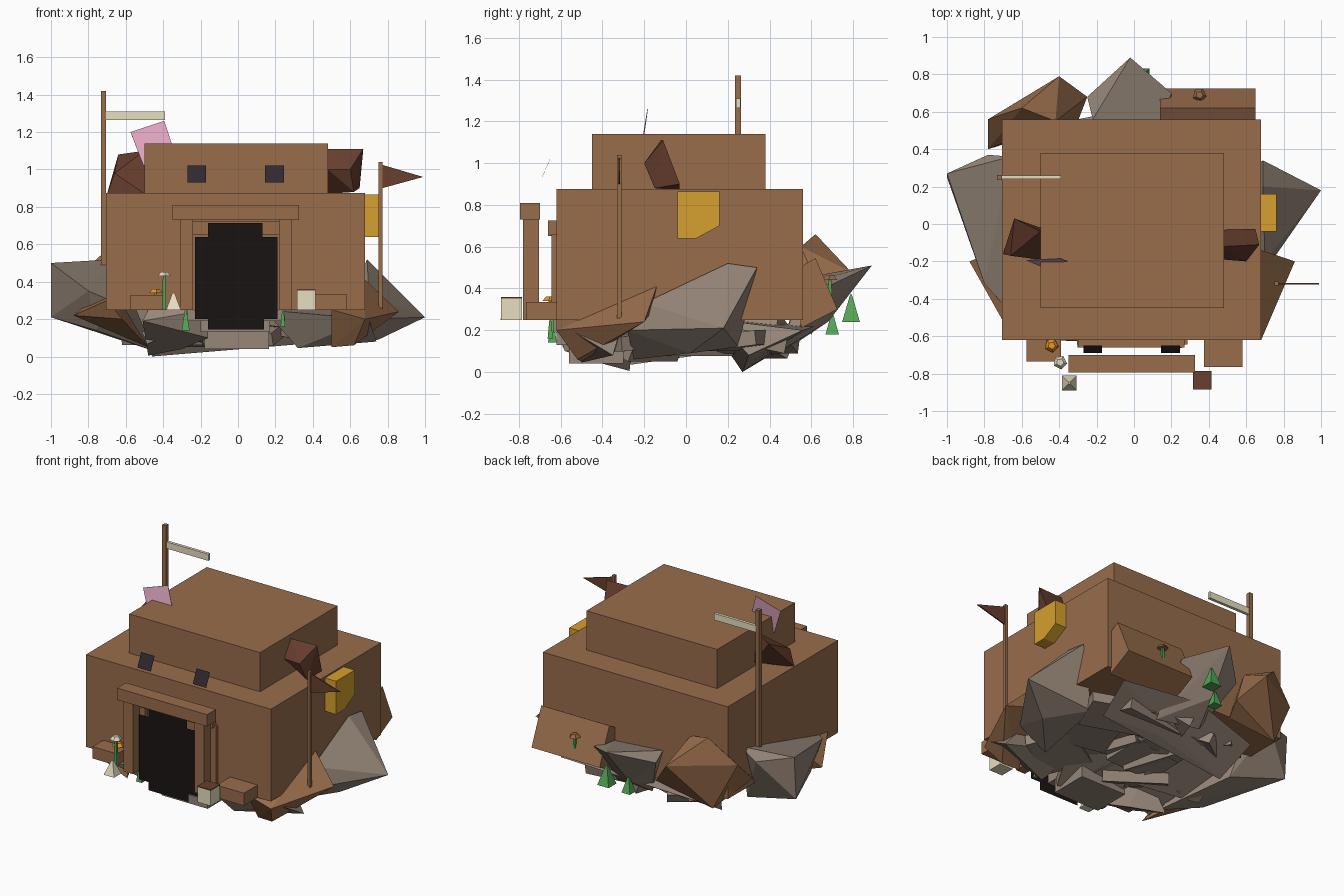
import bpy, bmesh, random
from math import radians
from mathutils import Vector, Matrix

old = bpy.data.objects.get("Cube")
if old:
    bpy.data.objects.remove(old)
random.seed(4)


def material(name, r, g, b):
    lin = [((c / 255 + 0.055) / 1.055) ** 2.4 for c in (r, g, b)]
    m = bpy.data.materials.new(name)
    m.use_nodes = True
    m.diffuse_color = (*lin, 1)
    m.node_tree.nodes["Principled BSDF"].inputs["Base Color"].default_value = (*lin, 1)
    return m


MUD = material("mud brown", 152, 109, 75)
ROCK = material("rock grey", 150, 134, 120)
DARK = material("dark red brown", 104, 62, 46)
BLACK = material("doorway black", 26, 20, 20)
PANE = material("window dark", 48, 40, 47)
GOLD = material("gold", 214, 160, 47)
PINK = material("pink", 232, 172, 200)
CREAM = material("cream", 232, 224, 194)
GREEN = material("leaf green", 84, 166, 86)
ORANGE = material("orange", 232, 150, 40)


def finish(name, bm, mat):
    bmesh.ops.recalc_face_normals(bm, faces=bm.faces)
    me = bpy.data.meshes.new(name)
    bm.to_mesh(me)
    bm.free()
    me.materials.append(mat)
    ob = bpy.data.objects.new(name, me)
    bpy.context.collection.objects.link(ob)


def box(name, mat, x, y, z):
    """Box from three (low, high) ranges."""
    bm = bmesh.new()
    bmesh.ops.create_cube(bm, size=1)
    for v in bm.verts:
        v.co = [r[0] + (r[1] - r[0]) * (c + 0.5) for r, c in zip((x, y, z), v.co)]
    finish(name, bm, mat)


def chunk(name, mat, points):
    """Angular lump: the convex hull of a few corners."""
    bm = bmesh.new()
    for p in points:
        bm.verts.new(p)
    hull = bmesh.ops.convex_hull(bm, input=bm.verts)
    bmesh.ops.delete(bm, geom=list({v for v in hull["geom_interior"] if isinstance(v, bmesh.types.BMVert)}),
                     context='VERTS')
    bmesh.ops.dissolve_limit(bm, angle_limit=radians(2), verts=bm.verts, edges=bm.edges)
    finish(name, bm, mat)


def plate(name, mat, points, thick):
    """Flat outline with a small thickness."""
    bm = bmesh.new()
    face = bm.faces.new([bm.verts.new(p) for p in points])
    face.normal_update()
    step = face.normal * thick
    ext = bmesh.ops.extrude_face_region(bm, geom=[face], use_keep_orig=True)
    bmesh.ops.translate(bm, vec=step, verts=[g for g in ext["geom"] if isinstance(g, bmesh.types.BMVert)])
    finish(name, bm, mat)


def cone(name, mat, x, y, z, r1, r2, height, sides=4):
    bm = bmesh.new()
    bmesh.ops.create_cone(bm, cap_ends=True, segments=sides, radius1=r1, radius2=r2, depth=height)
    bmesh.ops.rotate(bm, verts=bm.verts, matrix=Matrix.Rotation(radians(45), 3, 'Z'))
    bmesh.ops.translate(bm, verts=bm.verts, vec=(x, y, z + height / 2))
    finish(name, bm, mat)


# Two-tier body
box("lower_body", MUD, (-.705, .68), (-.62, .56), (.25, .875))
box("upper_body", MUD, (-.50, .48), (-.45, .38), (.87, 1.14))

# Tilted windows
for side, x in (("right", -.22), ("left", .195)):
    plate(side + "_window", PANE, [(x - .05, -.69, .93), (x + .05, -.69, .93),
                                   (x + .05, -.65, 1.02), (x - .05, -.65, 1.02)], .001)

# Stepped doorway
plate("doorway", BLACK, [(x, -.73, z) for x, z in (
    (-.16, .145), (.14, .145), (.14, .2), (.21, .2), (.21, .64), (.13, .64),
    (.13, .715), (-.16, .715), (-.16, .64), (-.23, .64), (-.23, .2), (-.16, .2))], .001)

# Porch frame
box("porch_beam", MUD, (-.35, .325), (-.795, -.70), (.73, .81))
box("inner_lintel", MUD, (-.30, .27), (-.66, -.62), (.65, .725))
for side, x in (("right", -.275), ("left", .255)):
    box(side + "_porch_post", MUD, (x - .035, x + .035), (-.78, -.705), (.25, .76))
    box(side + "_inner_post", MUD, (x - .03, x + .03), (-.645, -.62), (.25, .66))
box("right_front_ledge", MUD, (-.575, -.39), (-.735, -.62), (.25, .33))
box("left_front_ledge", MUD, (.375, .58), (-.765, -.62), (.25, .335))

# Lumps leaning on the upper body
chunk("right_roof_lump", DARK, [(-.70, -.16, .87), (-.64, .03, 1.08), (-.5, -.04, 1.1), (-.5, -.19, .87),
                                (-.5, -.02, .9), (-.66, -.17, .98)])
chunk("left_roof_lump", DARK, [(.48, -.19, 1.0), (.48, -.12, 1.11), (.48, -.03, .87), (.67, -.11, 1.11),
                               (.65, -.03, .9), (.60, -.2, 1.0), (.62, -.15, .88)])

# Gold side plaque
plate("gold_plaque", GOLD, [(.68, y, z) for y, z in (
    (-.04, .64), (.05, .64), (.16, .70), (.16, .865), (-.04, .865))], .083)

# Pink roof tile
plate("pink_tile", PINK, [(-.575, -.195, 1.20), (-.395, -.185, 1.26), (-.335, -.21, 1.08),
                          (-.505, -.225, 1.02)], .003)

# Poles with banner and pennant
box("tall_pole", MUD, (-.733, -.705), (.235, .263), (.45, 1.42))
box("banner", CREAM, (-.71, -.39), (.24, .26), (1.265, 1.31))
box("short_pole", MUD, (.75, .772), (-.33, -.308), (.255, 1.04))
plate("pennant", DARK, [(.77, -.315, 1.025), (.77, -.315, .90), (.99, -.315, .96)], .008)

# Brown earth slabs around the base
chunk("rear_left_slab", MUD, [(x, y, z) for x in (.14, .65) for y, z in (
    (.54, .50), (.62, .545), (.725, .30), (.55, .21))])
chunk("rear_right_slab", MUD, [(-.78, .56, .50), (-.40, .79, .48), (-.25, .68, .30), (-.6, .62, .66),
                               (-.42, .55, .6), (-.78, .40, .35), (-.62, .6, .18), (-.3, .55, .25)])
chunk("left_side_wedge", MUD, [(.86, -.2, .24), (.68, -.14, .41), (.68, -.62, .2), (.62, -.52, .06),
                               (.5, -.5, .05), (.68, -.17, .28), (.5, -.62, .25)])
chunk("right_side_wedge", MUD, [(-.88, -.2, .22), (-.68, -.12, .38), (-.70, -.52, .3), (-.62, -.6, .2),
                                (-.48, -.5, .05), (-.6, -.2, .12)])

# Large grey rocks
chunk("right_boulder", ROCK, [(-1, .27, .50), (-1, .25, .21), (-.78, .37, .45), (-.66, .36, .52), (-.8, -.32, .35),
                              (-.68, -.45, .3), (-.76, -.25, .14), (-.6, .2, .1), (-.45, -.3, .03)])
chunk("left_boulder", ROCK, [(1, .18, .21), (.69, .2, .52), (.69, .34, .50), (.75, .02, .09), (.70, -.2, .33),
                             (.5, -.25, .06), (.55, .25, .12), (.68, -.28, .2)])
chunk("rear_boulder", ROCK, [(-.02, .89, .51), (-.25, .68, .42), (.2, .7, .42), (-.22, .56, .45), (.15, .56, .42),
                             (-.05, .68, .24), (-.1, .5, .12), (.2, .45, .1)])
chunk("front_right_rock", ROCK, [(-.51, -.62, .19), (-.48, -.6, .25), (-.16, -.63, .25), (-.16, -.58, .1),
                                 (-.48, -.27, .005), (-.3, -.4, .04), (-.3, -.25, .25)])
chunk("front_left_rock", ROCK, [(.14, -.62, .25), (.32, -.5, .045), (.74, -.35, .08), (.7, -.55, .2),
                                (.6, -.3, .25), (.2, -.3, .2)])
chunk("rear_low_rock", ROCK, [(.1, .35, .07), (.5, .3, .08), (.55, .56, .2), (0, .62, .22), (-.5, .52, .15),
                              (-.46, .27, 0), (.3, .15, .25), (-.3, .1, .25)])

# Stone steps below the doorway
box("lower_step", ROCK, (-.18, .165), (-.56, -.3), (.04, .14))
box("upper_step", ROCK, (-.2, .17), (-.62, -.3), (.13, .2))
box("top_step", ROCK, (-.27, .25), (-.635, -.3), (.19, .25))

# Jumble of tilted slabs underneath
for i in range(18):
    bm = bmesh.new()
    bmesh.ops.create_cube(bm, size=1)
    turn = Matrix.Rotation(random.uniform(0, 6.3), 3, 'Z') @ Matrix.Rotation(random.uniform(-.5, .5), 3, 'X')
    size = Vector((random.uniform(.25, .45), random.uniform(.2, .4), .07))
    spot = Vector((-.38 + .15 * (i % 6), -.28 + .28 * (i // 6), random.uniform(.14, .19)))
    for v in bm.verts:
        v.co = turn @ (v.co * size) + spot
        v.co.z = max(v.co.z, .05)
    finish("under_rock_%d" % (i + 1), bm, ROCK)

# Crate and crystal in front
box("crate", CREAM, (.315, .415), (-.885, -.785), (.25, .352))
box("crate_lid", DARK, (.315, .415), (-.885, -.785), (.352, .359))
cone("crystal", CREAM, -.345, -.85, .25, .055, .008, .09)

# Plants
for i, (x, y, z, r, h) in enumerate(((.04, .79, .24, .06, .13), (-.06, .7, .18, .045, .1),
                                     (-.28, -.64, .14, .03, .11), (.24, -.65, .16, .018, .09))):
    cone("leaf_%d" % (i + 1), GREEN, x, y, z, r, .006, h)
for name, x, y, z, h, cap in (("pale", -.395, -.74, .25, .18, CREAM), ("brown", .35, .69, .29, .15, MUD),
                              ("orange", -.44, -.65, .28, .06, ORANGE)):
    cone(name + "_mushroom_stem", GREEN, x, y, z, .014, .01, h)
    cone(name + "_mushroom_cap", cap, x, y, z + h, .038, .02, .022, 5)
